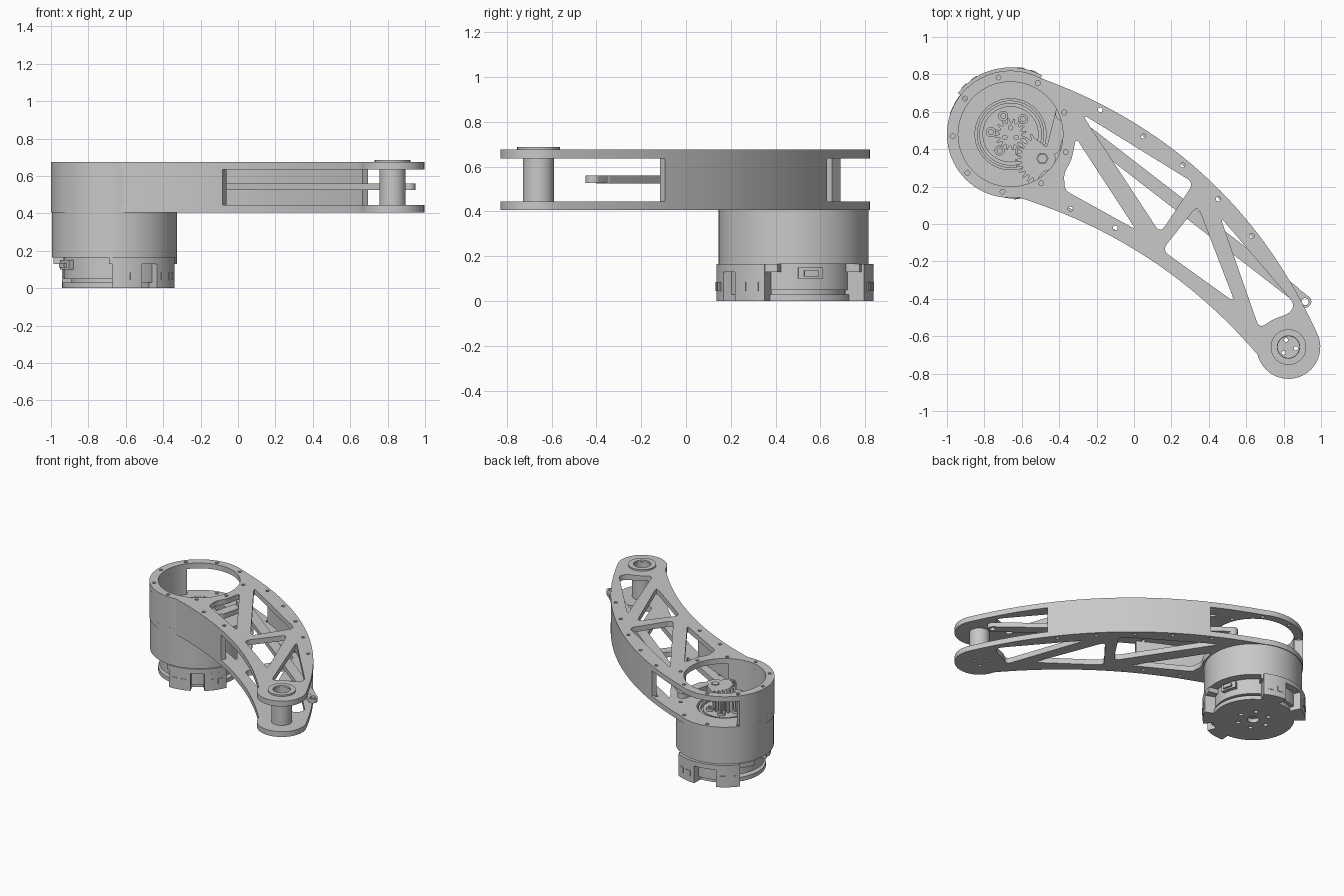
import bpy, bmesh
from math import sin, cos, pi, radians
from mathutils import Vector

if "Cube" in bpy.data.objects:
    bpy.data.objects.remove(bpy.data.objects["Cube"])

grey = bpy.data.materials.new("plain_grey")
grey.use_nodes = True
grey.diffuse_color = (0.58, 0.58, 0.58, 1)
grey.node_tree.nodes["Principled BSDF"].inputs["Base Color"].default_value = grey.diffuse_color

HUB = Vector((-0.66, 0.48))
TIP = Vector((0.826, -0.658))


def polar(c, r, deg):
    return Vector((c[0] + r * cos(radians(deg)), c[1] + r * sin(radians(deg))))


def arc(c, r, a, b, n=32):
    return [polar(c, r, a + (b - a) * i / n) for i in range(n + 1)]


def circle(c, r, n=64):
    return arc(c, r, 0, 360, n)[:-1]


def sector(c, r0, r1, a, b):
    return arc(c, r1, a, b) + arc(c, r0, b, a)


def bow(a, b, sag, n=40):
    # Shallow curve bulging to the left of the line from a to b
    a, b = Vector(a), Vector(b)
    side = Vector((a.y - b.y, b.x - a.x)).normalized()
    return [a.lerp(b, i / n) + side * sag * 4 * (i / n) * (1 - i / n) for i in range(n + 1)]


def band(pts, t):
    # Closed strip of thickness t on the left of a path
    off = []
    for i, p in enumerate(pts):
        d = (pts[min(i + 1, len(pts) - 1)] - pts[max(i - 1, 0)]).normalized()
        off.append(p + Vector((-d.y, d.x)) * t)
    return pts + off[::-1]


def rounded(pts, size=0.045, n=6):
    # Polygon with softened corners
    pts, out = [Vector(p) for p in pts], []
    for i, p in enumerate(pts):
        a, b = pts[i - 1] - p, pts[(i + 1) % len(pts)] - p
        a = p + a.normalized() * min(size, a.length * 0.45)
        b = p + b.normalized() * min(size, b.length * 0.45)
        for k in range(n + 1):
            t = k / n
            out.append(a * (1 - t) ** 2 + p * 2 * t * (1 - t) + b * t * t)
    return out


def capsule(a, b, r):
    d = Vector(b) - Vector(a)
    ang = d.angle_signed(Vector((1, 0))) * 180 / pi
    return arc(a, r, ang + 90, ang + 270, 16) + arc(b, r, ang - 90, ang + 90, 16)


def teeth(c, r0, r1, a, b, n):
    return [polar(c, r1 if i % 4 in (1, 2) else r0, a + (b - a) * i / (4 * n)) for i in range(4 * n)]


def prism(name, loops, z0, z1):
    # First loop is the outline, the rest are holes
    cu = bpy.data.curves.new(name, "CURVE")
    cu.dimensions, cu.fill_mode, cu.extrude = "2D", "BOTH", (z1 - z0) / 2
    for loop in loops:
        sp = cu.splines.new("POLY")
        sp.points.add(len(loop) - 1)
        for q, p in zip(sp.points, loop):
            q.co = (p[0], p[1], 0, 1)
        sp.use_cyclic_u = True
    tmp = bpy.data.objects.new(name + "_outline", cu)
    bpy.context.collection.objects.link(tmp)
    dg = bpy.context.evaluated_depsgraph_get()
    me = bpy.data.meshes.new_from_object(tmp.evaluated_get(dg))
    bpy.data.objects.remove(tmp)
    bm = bmesh.new()
    bm.from_mesh(me)
    bmesh.ops.remove_doubles(bm, verts=bm.verts, dist=0.0002)
    bmesh.ops.recalc_face_normals(bm, faces=bm.faces)
    bmesh.ops.translate(bm, verts=bm.verts, vec=(0, 0, (z0 + z1) / 2))
    bm.to_mesh(me)
    bm.free()
    me.materials.clear()
    me.materials.append(grey)
    ob = bpy.data.objects.new(name, me)
    bpy.context.collection.objects.link(ob)
    bpy.ops.object.select_all(action="DESELECT")
    ob.select_set(True)
    bpy.context.view_layer.objects.active = ob
    bpy.ops.object.shade_smooth_by_angle(angle=radians(30))
    return ob


# Arm outline and lightening windows
outer = bow(polar(HUB, 0.34, 62), polar(TIP, 0.17, 20), 0.215)
inner = bow(polar(HUB, 0.34, 277), polar(TIP, 0.17, 194), 0.11)
outline = arc(HUB, 0.34, 62, 277, 64) + inner[1:-1] + arc(TIP, 0.17, 194, 380) + outer[-2:0:-1]
windows = [
    rounded([(-0.31, 0.46), (0.01, -0.03), (-0.37, 0.18), (-0.375, 0.27), (-0.335, 0.34)], 0.03),
    rounded([(-0.28, 0.59), (0.32, 0.22), (0.14, -0.05)]),
    rounded([(0.34, 0.10), (0.54, -0.42), (0.15, -0.14)]),
    rounded([(0.46, 0.04), (0.86, -0.43), (0.83, -0.48), (0.74, -0.51), (0.67, -0.56)]),
]
screws = [circle(polar(HUB, 0.31, 22 + 40 * k), 0.013, 12) for k in range(9)]
for p in [(-0.18, 0.61), (0.05, 0.47), (0.26, 0.315), (0.45, 0.134), (0.63, -0.064),
          (-0.34, 0.08), (-0.10, -0.02)]:
    screws.append(circle(p, 0.013, 12))
tip_screws = [circle(polar(TIP, 0.04, a), 0.011, 12) for a in (110, 230, 350)]

# Arm plates
prism("top_plate", [outline, circle(HUB, 0.28), circle(TIP, 0.06, 32)] + windows + screws, 0.635, 0.675)
prism("bottom_plate", [outline, circle(HUB, 0.19)] + windows + screws + tip_screws, 0.405, 0.445)

# Side walls between the plates
prism("hub_wall", [sector(HUB, 0.28, 0.34, 142, 300)], 0.445, 0.635)
prism("inner_wall", [band([p for p in inner if p.x < -0.08], 0.04)], 0.445, 0.635)
prism("outer_wall", [band([p for p in outer if -0.11 < p.y < 0.645][::-1], 0.035)], 0.445, 0.635)

# Joint column at the arm tip
prism("tip_column", [circle(TIP, 0.07), circle(TIP, 0.058, 32)], 0.445, 0.675)
prism("tip_boss", [circle(TIP, 0.095), circle(TIP, 0.06, 32)], 0.675, 0.687)

# Push rod and its crank
crank, joint, rod_end = Vector((-0.49, 0.35)), Vector((-0.385, 0.59)), Vector((0.915, -0.415))
direction = (rod_end - joint).normalized()
prism("rod_bar", [capsule(joint, rod_end - direction * 0.08, 0.036)], 0.525, 0.56)
prism("rod_eye", [capsule(rod_end - direction * 0.07, rod_end, 0.033), circle(rod_end, 0.019, 24)],
      0.526, 0.559)
prism("crank_gear", [teeth(crank, 0.115, 0.145, 110, 260, 11) + arc(crank, 0.07, 275, 440, 16),
                     circle(crank, 0.03, 6)], 0.485, 0.52)
prism("crank_arm", [capsule(crank + Vector((0.06, 0.06)), joint, 0.036)], 0.486, 0.524)
prism("crank_post", [circle(crank, 0.028, 6)], 0.44, 0.525)

# Motor body and output stage
prism("motor_body", [circle(HUB, 0.335, 96)], 0.165, 0.405)
prism("output_ring", [circle(HUB, 0.18), circle(HUB, 0.165)], 0.405, 0.435)
prism("output_disc", [circle(HUB, 0.15), circle(HUB, 0.02, 16)], 0.405, 0.43)
for k in range(5):
    c = polar(HUB, 0.105, 50 + 62 * k)
    prism("output_bolt", [circle(c, 0.027, 24), circle(c, 0.014, 6)], 0.43, 0.45)
prism("output_gear", [teeth(HUB, 0.06, 0.085, 0, 360, 16)]
      + [circle(polar(HUB, 0.035, a), 0.012, 12) for a in (90, 210, 330)], 0.43, 0.52)

# Motor underside
prism("rear_core", [circle(HUB, 0.23)], 0.03, 0.05)
prism("rear_housing", [circle(HUB, 0.272)], 0.05, 0.165)
prism("rear_disc", [circle(HUB, 0.28), circle(HUB, 0.04, 32)]
      + [circle(polar(HUB, 0.11, 60 * k), 0.016, 16) for k in range(6)], 0.0, 0.03)

# Mounting brackets: flange, two feet and a recessed web each
for start, end, flange_end, r in [(-92, -22, -12, 0.345), (62, 142, 162, 0.357)]:
    prism("bracket_flange", [sector(HUB, 0.26, 0.342, start - 3, flange_end)], 0.13, 0.165)
    prism("bracket_rim", [sector(HUB, 0.33, r, start, end)], 0.13, 0.165)
    prism("bracket_web", [sector(HUB, 0.265, 0.305, start + 5, end - 5)], 0.03, 0.13)
    for a in (start, end - 27):
        prism("bracket_foot", [sector(HUB, 0.262, r, a, a + 27)], 0.0, 0.13)
        for s in (8, 19):
            prism("foot_edge", [sector(HUB, r - 0.01, r + 0.004, a + s - 3, a + s + 3)], 0.045, 0.085)

# Cable sockets on the motor rear
for a in (15, 205):
    prism("cable_socket", [sector(HUB, 0.26, 0.30, a - 11, a + 11)], 0.1, 0.15)
    prism("socket_lip", [sector(HUB, 0.29, 0.315, a - 6, a + 6)], 0.11, 0.135)
